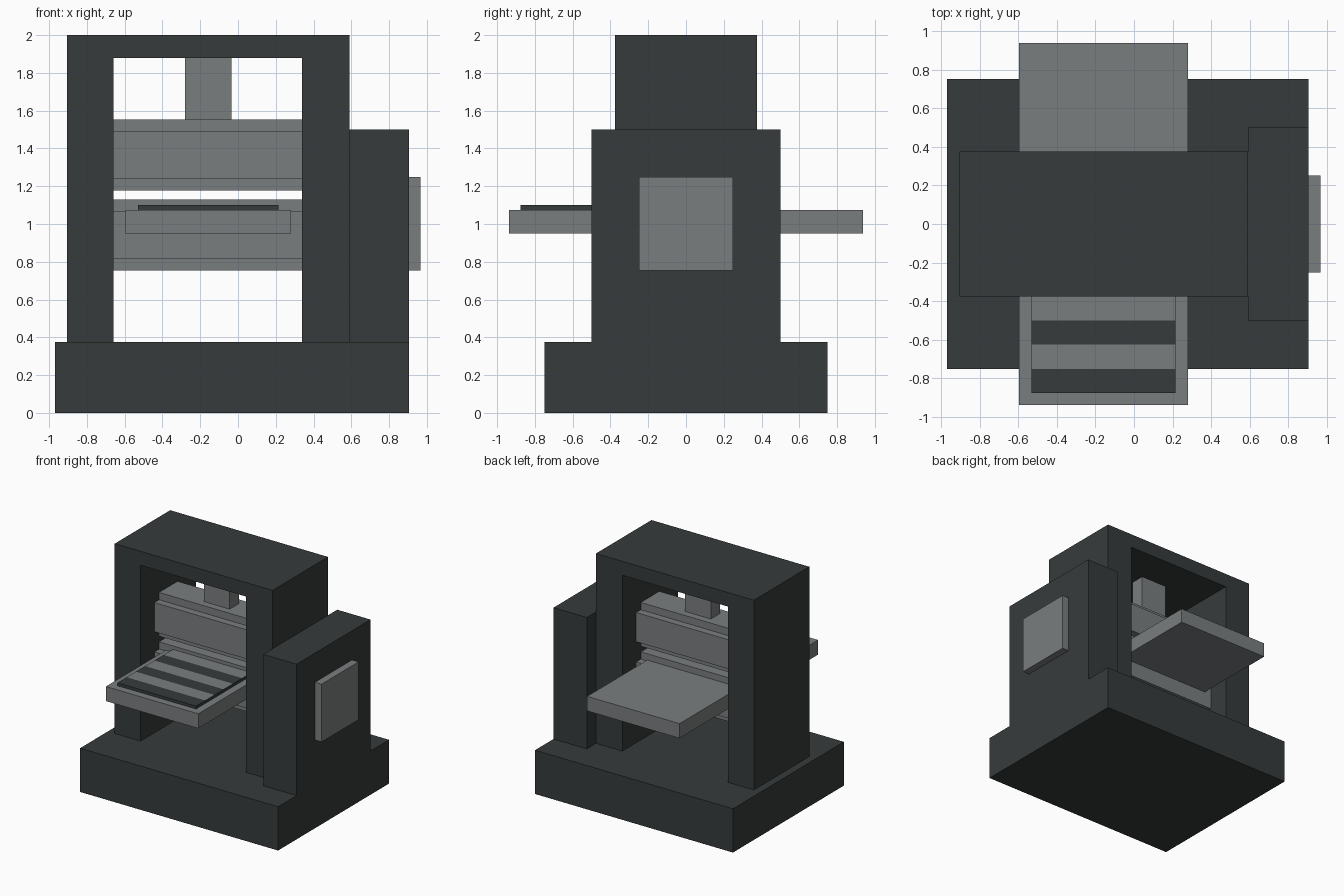
import bpy, bmesh
from mathutils import Vector

cube = bpy.data.objects.get("Cube")
if cube:
    bpy.data.objects.remove(cube, do_unlink=True)


def material(name, rgb):
    mat = bpy.data.materials.new(name)
    mat.use_nodes = True
    color = (*rgb, 1)
    mat.diffuse_color = color
    mat.node_tree.nodes["Principled BSDF"].inputs["Base Color"].default_value = color
    return mat


dark = material("dark iron", (0.037, 0.044, 0.044))
steel = material("grey steel", (0.195, 0.208, 0.212))


def finish(name, bm, *mats):
    bmesh.ops.recalc_face_normals(bm, faces=bm.faces)
    mesh = bpy.data.meshes.new(name)
    bm.to_mesh(mesh)
    bm.free()
    for mat in mats:
        mesh.materials.append(mat)
    obj = bpy.data.objects.new(name, mesh)
    bpy.context.collection.objects.link(obj)
    return obj


def prism(name, profile, axis, start, end, mat):
    """Extrude a closed profile along x or y."""
    bm = bmesh.new()
    if axis == "x":
        points = [(start, a, b) for a, b in profile]
        move = Vector((end - start, 0, 0))
    else:
        points = [(a, start, b) for a, b in profile]
        move = Vector((0, end - start, 0))
    face = bm.faces.new([bm.verts.new(p) for p in points])
    result = bmesh.ops.extrude_face_region(bm, geom=[face], use_keep_orig=True)
    verts = [v for v in result["geom"] if isinstance(v, bmesh.types.BMVert)]
    bmesh.ops.translate(bm, verts=verts, vec=move)
    return finish(name, bm, mat)


def box(name, x, y, z, mat):
    return prism(name, [(x[0], z[0]), (x[1], z[0]), (x[1], z[1]), (x[0], z[1])],
                 "y", y[0], y[1], mat)


# Base and arched frame
box("base", (-0.97, 0.905), (-0.75, 0.75), (0, 0.375), dark)
arch = [(-0.905, 0.375), (-0.905, 2), (0.59, 2), (0.59, 0.375),
        (0.34, 0.375), (0.34, 1.88), (-0.66, 1.88), (-0.66, 0.375)]
prism("frame", arch, "y", -0.375, 0.375, dark)

# Drive housing with its side panel
box("housing", (0.59, 0.905), (-0.5, 0.5), (0.375, 1.5), dark)
box("side_panel", (0.905, 0.967), (-0.25, 0.25), (0.755, 1.25), steel)

# Rollers with a stepped, cross-shaped section
outer, inner = 0.1875, 0.125
quarter = [(outer, -inner), (outer, inner), (inner, inner)]
section = []
for _ in range(4):
    section += quarter
    quarter = [(-b, a) for a, b in quarter]
for name, height in (("upper_roller", 1.365), ("lower_roller", 0.942)):
    prism(name, [(a, height + b) for a, b in section], "x", -0.66, 0.34, steel)
box("pressure_post", (-0.28, -0.035), (-0.0625, 0.0625), (1.55, 1.88), steel)

# Sliding tray
box("tray", (-0.595, 0.28), (-0.9375, 0.9375), (0.95, 1.075), steel)

# Striped plate: sliced across, alternate top faces in steel
plate = box("striped_plate", (-0.53, 0.215), (-0.875, 0), (1.075, 1.1), dark)
plate.data.materials.append(steel)
bm = bmesh.new()
bm.from_mesh(plate.data)
stripe = 0.125
for i in range(1, 7):
    bmesh.ops.bisect_plane(bm, geom=bm.verts[:] + bm.edges[:] + bm.faces[:],
                           plane_co=(0, -0.875 + i * stripe, 0), plane_no=(0, 1, 0))
for face in bm.faces:
    if face.normal.z > 0.5:
        face.material_index = int((face.calc_center_median().y + 0.875) / stripe) % 2
bm.to_mesh(plate.data)
bm.free()
